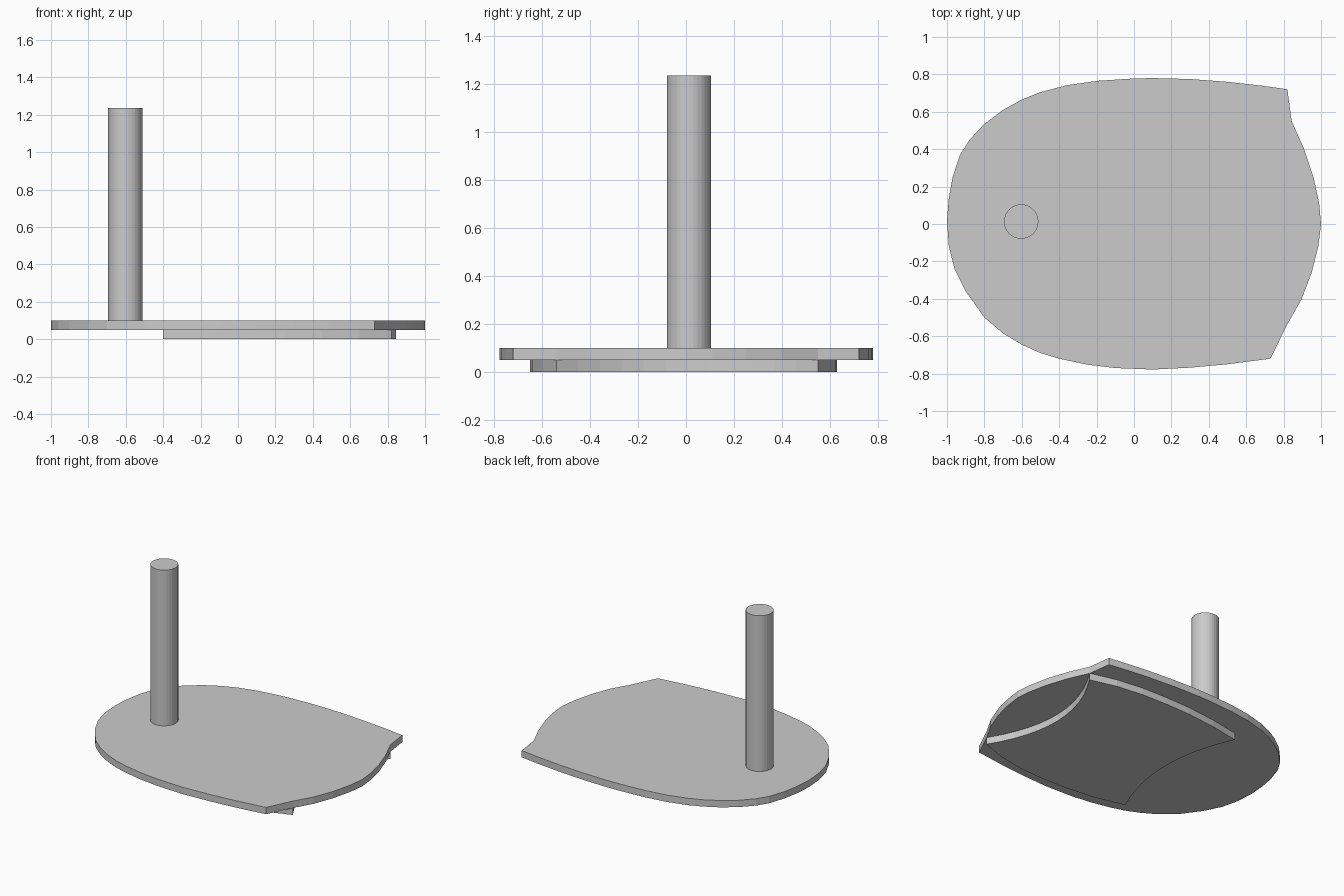
import bpy, bmesh, math

if "Cube" in bpy.data.objects:
    bpy.data.objects.remove(bpy.data.objects["Cube"])


def arc(p, q, depth, n=12):
    """Points from p to q on a shallow arc bulging 'depth' along x."""
    return [(p[0] + (q[0] - p[0]) * i / n + depth * (1 - (2 * i / n - 1) ** 2),
             p[1] + (q[1] - p[1]) * i / n) for i in range(n + 1)]


def slab(name, outline, z0, z1):
    """Extrude a flat outline between two heights."""
    bm = bmesh.new()
    face = bm.faces.new([bm.verts.new((x, y, z0)) for x, y in outline])
    res = bmesh.ops.extrude_face_region(bm, geom=[face])
    verts = [g for g in res["geom"] if isinstance(g, bmesh.types.BMVert)]
    bmesh.ops.translate(bm, verts=verts, vec=(0, 0, z1 - z0))
    bmesh.ops.recalc_face_normals(bm, faces=bm.faces)
    mesh = bpy.data.meshes.new(name)
    bm.to_mesh(mesh)
    bm.free()
    obj = bpy.data.objects.new(name, mesh)
    bpy.context.collection.objects.link(obj)
    return obj


# Rounded top plate with two pointed corners and a bowed right end
top = [(.82, .72), (.68, .74), (.5, .76), (.3, .775), (.1, .78), (0, .778), (-.2, .765),
       (-.36, .742), (-.5, .705), (-.6, .665), (-.7, .61), (-.8, .535), (-.88, .45),
       (-.93, .37), (-.97, .25), (-.99, .14), (-1, .02), (-.99, -.12), (-.96, -.24),
       (-.9, -.36), (-.8, -.5), (-.7, -.585), (-.6, -.645), (-.5, -.69), (-.4, -.72),
       (-.25, -.752), (-.1, -.77), (.1, -.778), (.3, -.768), (.5, -.75), (.73, -.72),
       (.82, -.535), (.895, -.405), (.95, -.26), (.985, -.12), (1, 0), (.99, .11),
       (.96, .25), (.91, .4), (.843, .55)]
slab("top_plate", top, .05, .1)

# Curved under plate: bowed sides, hollow right end, left end bowed inward
upper_side = [(.65, .6), (.45, .625), (.25, .63), (.05, .625), (-.18, .6)]
lower_side = [(-.18, -.62), (.05, -.645), (.25, -.65), (.45, -.64), (.65, -.6)]
under = (arc((.82, -.54), (.845, .55), -.175) + upper_side
         + arc((-.4, .56), (-.4, -.565), .13) + lower_side)
slab("under_plate", under, 0, .05)

# Upright post
bpy.ops.mesh.primitive_cylinder_add(vertices=32, radius=.092, depth=1.135,
                                    location=(-.603, .013, .6675))
bpy.context.object.name = "post"
